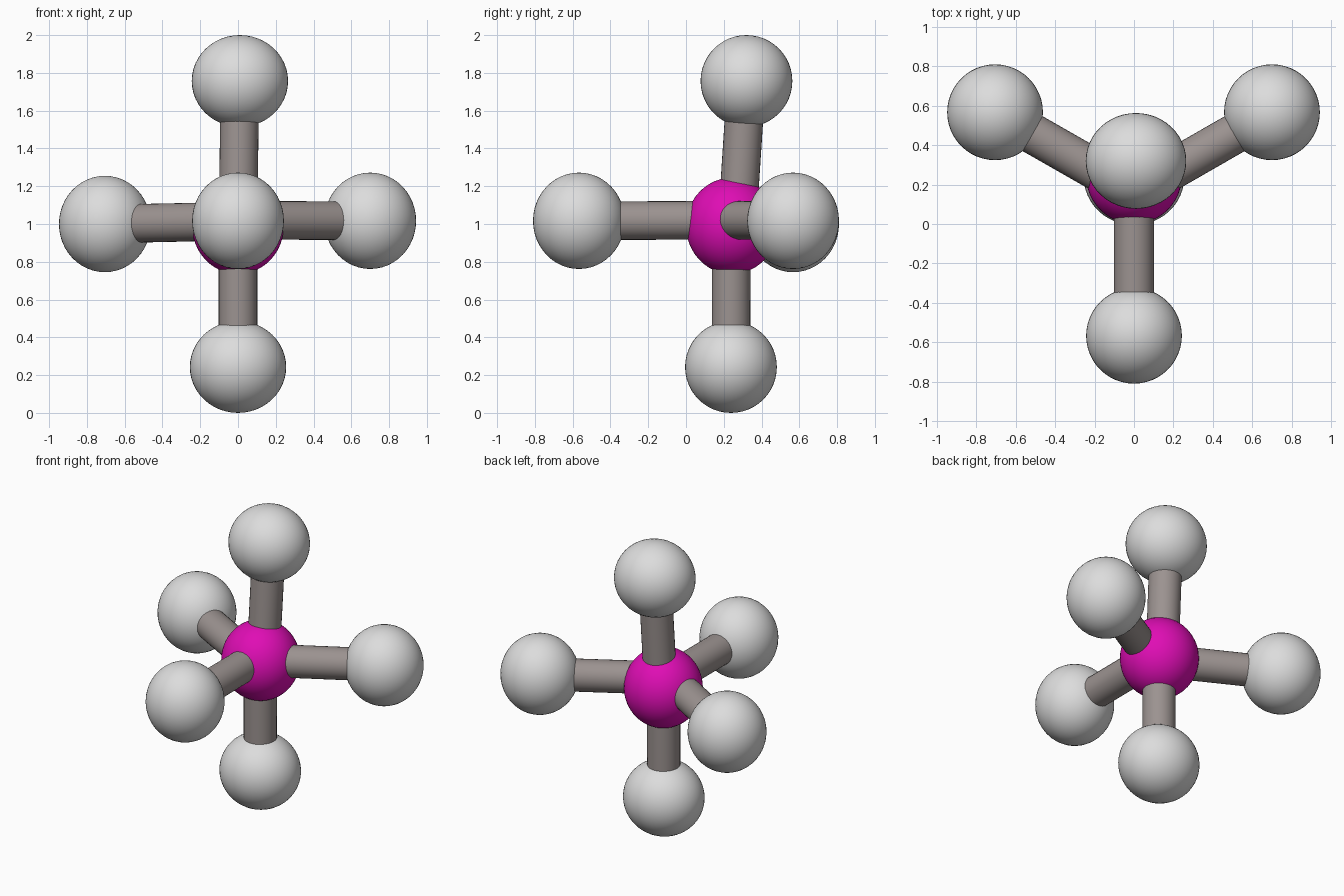
import bpy
from mathutils import Vector

if "Cube" in bpy.data.objects:
    bpy.data.objects.remove(bpy.data.objects["Cube"])


def material(name, color):
    m = bpy.data.materials.new(name)
    m.diffuse_color = (*color, 1)
    m.use_nodes = True
    m.node_tree.nodes["Principled BSDF"].inputs["Base Color"].default_value = m.diffuse_color
    return m


MAGENTA = material("magenta", (0.74, 0.004, 0.46))
WHITE = material("light grey", (0.72, 0.72, 0.72))
GREY = material("warm grey", (0.33, 0.29, 0.28))


def finish(obj, name, mat):
    obj.name = name
    obj.data.materials.append(mat)
    bpy.ops.object.shade_smooth_by_angle()


def ball(name, center, radii, mat):
    bpy.ops.mesh.primitive_uv_sphere_add(segments=48, ring_count=24, radius=1, location=center)
    obj = bpy.context.object
    obj.scale = radii
    bpy.ops.object.transform_apply(location=False, rotation=False, scale=True)
    finish(obj, name, mat)


def rod(name, start, end, radius=0.102):
    a, b = Vector(start), Vector(end)
    bpy.ops.mesh.primitive_cylinder_add(vertices=32, radius=radius, depth=(b - a).length,
                                        location=(a + b) / 2)
    obj = bpy.context.object
    obj.rotation_euler = (b - a).to_track_quat('Z', 'Y').to_euler()
    finish(obj, name, GREY)


# Central ball
S, L = 0.243, 0.255  # the balls are slightly stretched along one axis
ball("center_ball", (0, 0.243, 0.99), (S, S, L), MAGENTA)

# Outer balls: name, centre, radii, inner end of the rod
UPRIGHT, SIDEWAYS = (S, S, L), (L, S, S)
outer = [
    ("top", (0.01, 0.32, 1.757), SIDEWAYS, (0, 0.27, 0.99)),
    ("bottom", (0, 0.238, 0.243), SIDEWAYS, (0, 0.24, 0.99)),
    ("front", (0, -0.567, 1.017), UPRIGHT, (0, 0.19, 1.02)),
    ("left", (-0.705, 0.567, 1.0), UPRIGHT, (0, 0.165, 1.015)),
    ("right", (0.70, 0.567, 1.017), UPRIGHT, (0, 0.165, 1.02)),
]
for name, center, radii, inner in outer:
    ball(name + "_ball", center, radii, WHITE)
    # The rod ends inside the outer ball
    rod(name + "_rod", inner, Vector(inner).lerp(Vector(center), 0.92))
